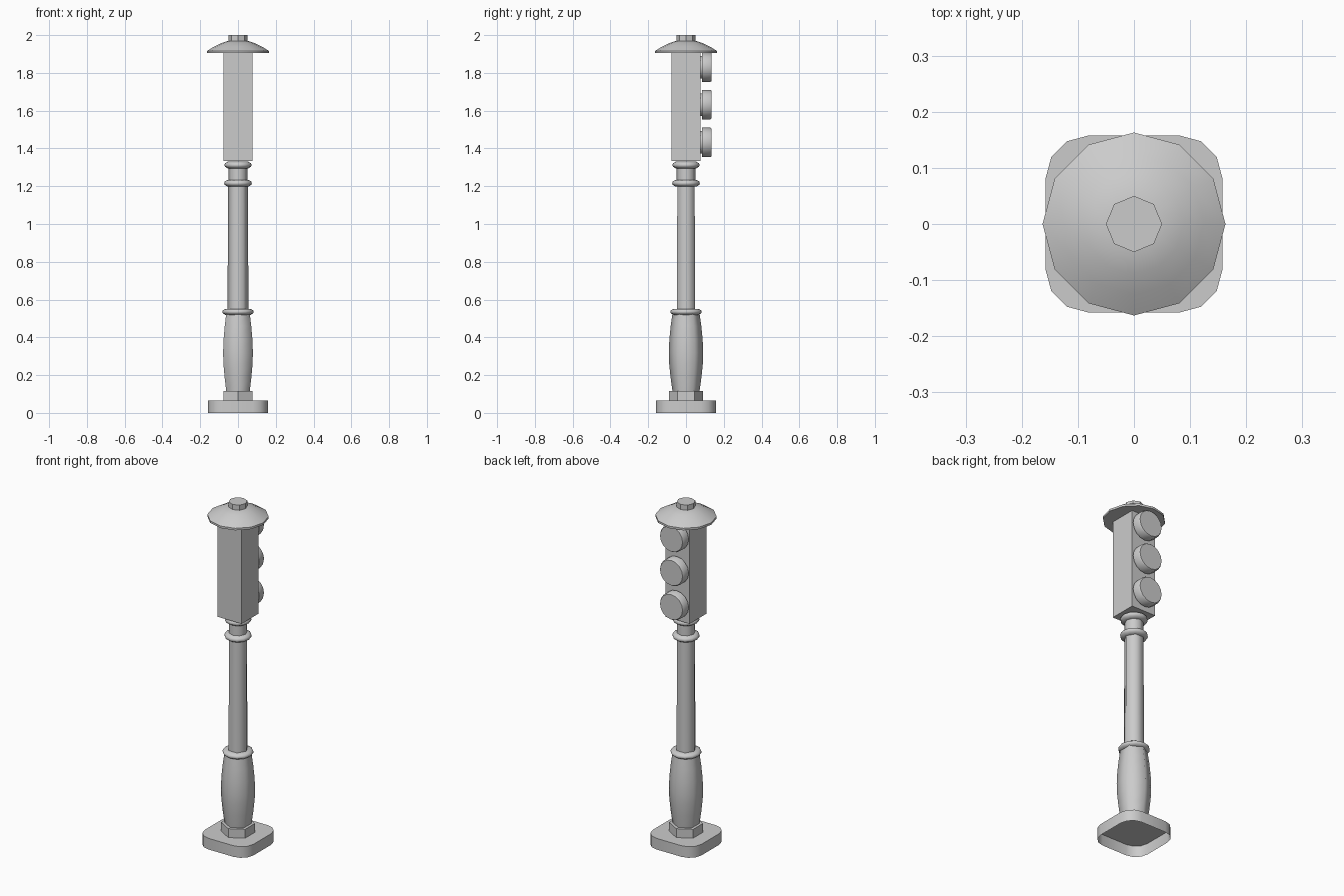
import bpy, bmesh, math
from math import radians, pi, cos, sin

cube = bpy.data.objects.get("Cube")
if cube:
    bpy.data.objects.remove(cube, do_unlink=True)

grey = bpy.data.materials.new("plain_grey")
grey.use_nodes = True
GREY = (0.6, 0.6, 0.6, 1)
grey.diffuse_color = GREY
grey.node_tree.nodes["Principled BSDF"].inputs["Base Color"].default_value = GREY


def finish(name, bm, angle):
    bmesh.ops.recalc_face_normals(bm, faces=bm.faces)
    mesh = bpy.data.meshes.new(name)
    bm.to_mesh(mesh)
    bm.free()
    mesh.materials.append(grey)
    obj = bpy.data.objects.new(name, mesh)
    bpy.context.collection.objects.link(obj)
    bpy.ops.object.select_all(action="DESELECT")
    obj.select_set(True)
    bpy.context.view_layer.objects.active = obj
    if angle:
        bpy.ops.object.shade_smooth_by_angle(angle=radians(angle))
    return obj


def turned(name, profile, sides, turn=0, angle=50):
    """Closed solid turned about z from (radius, height) points."""
    bm = bmesh.new()
    rings = [[bm.verts.new((r * cos(turn + 2 * pi * i / sides),
                            r * sin(turn + 2 * pi * i / sides), z))
              for i in range(sides)] for r, z in profile]
    for low, high in zip(rings, rings[1:]):
        for i in range(sides):
            j = (i + 1) % sides
            bm.faces.new((low[i], low[j], high[j], high[i]))
    bm.faces.new(rings[0][::-1])
    bm.faces.new(rings[-1])
    return finish(name, bm, angle)


def collar(name, radius, z, half):
    """Rounded ring around the pole."""
    inner = radius - half
    return turned(name, [(inner, z - half), (radius - 0.003, z - half * 0.5),
                         (radius, z), (radius - 0.003, z + half * 0.5),
                         (inner, z + half)], 12, angle=70)


# Rounded square foot, open underneath
bm = bmesh.new()
outline = []
for k in range(4):
    mid = pi / 4 + k * pi / 2
    cx, cy = (0.08 * math.copysign(1, f(mid)) for f in (cos, sin))
    for s in range(4):
        a = k * pi / 2 + s * pi / 6
        outline.append((cx + 0.078 * cos(a), cy + 0.078 * sin(a)))
low = [bm.verts.new((x, y, 0)) for x, y in outline]
high = [bm.verts.new((x, y, 0.065)) for x, y in outline]
for i in range(len(low)):
    j = (i + 1) % len(low)
    bm.faces.new((low[i], low[j], high[j], high[i]))
bm.faces.new(high)
finish("foot", bm, 40)

# Six-sided plinth and swelling lower column
turned("plinth", [(0.09, 0.065), (0.09, 0.117)], 6, pi / 2, 0)
turned("lower_column", [(0.072, 0.117), (0.082, 0.19), (0.089, 0.26), (0.091, 0.32),
                        (0.088, 0.39), (0.081, 0.46), (0.072, 0.525)], 6, pi / 2, 65)

# Pole, neck and collars
turned("pole", [(0.055, 0.53), (0.053, 1.21)], 6, 0, 65)
turned("neck", [(0.049, 1.2), (0.049, 1.32)], 8)
collar("lower_collar", 0.083, 0.535, 0.016)
collar("middle_collar", 0.073, 1.216, 0.018)
collar("upper_collar", 0.072, 1.312, 0.018)

# Signal housing
bm = bmesh.new()
bmesh.ops.create_cube(bm, size=1)
bmesh.ops.scale(bm, vec=(0.156, 0.156, 0.575), verts=bm.verts)
bmesh.ops.translate(bm, vec=(0, 0, 1.62), verts=bm.verts)
finish("housing", bm, 0)

# Three round lamps on the back of the housing
for name, z in (("top", 1.83), ("middle", 1.632), ("bottom", 1.432)):
    lamp = turned(name + "_lamp", [(0.06, 0.07), (0.06, 0.086), (0.078, 0.086),
                                   (0.078, 0.128), (0.073, 0.136)], 16)
    lamp.rotation_euler.x = -pi / 2
    lamp.location.z = z

# Shallow domed roof with its cap
turned("roof", [(0.163, 1.905), (0.163, 1.917), (0.125, 1.94),
                (0.088, 1.958), (0.05, 1.97)], 12)
turned("roof_cap", [(0.05, 1.955), (0.05, 2.0)], 8, 0, 40)
